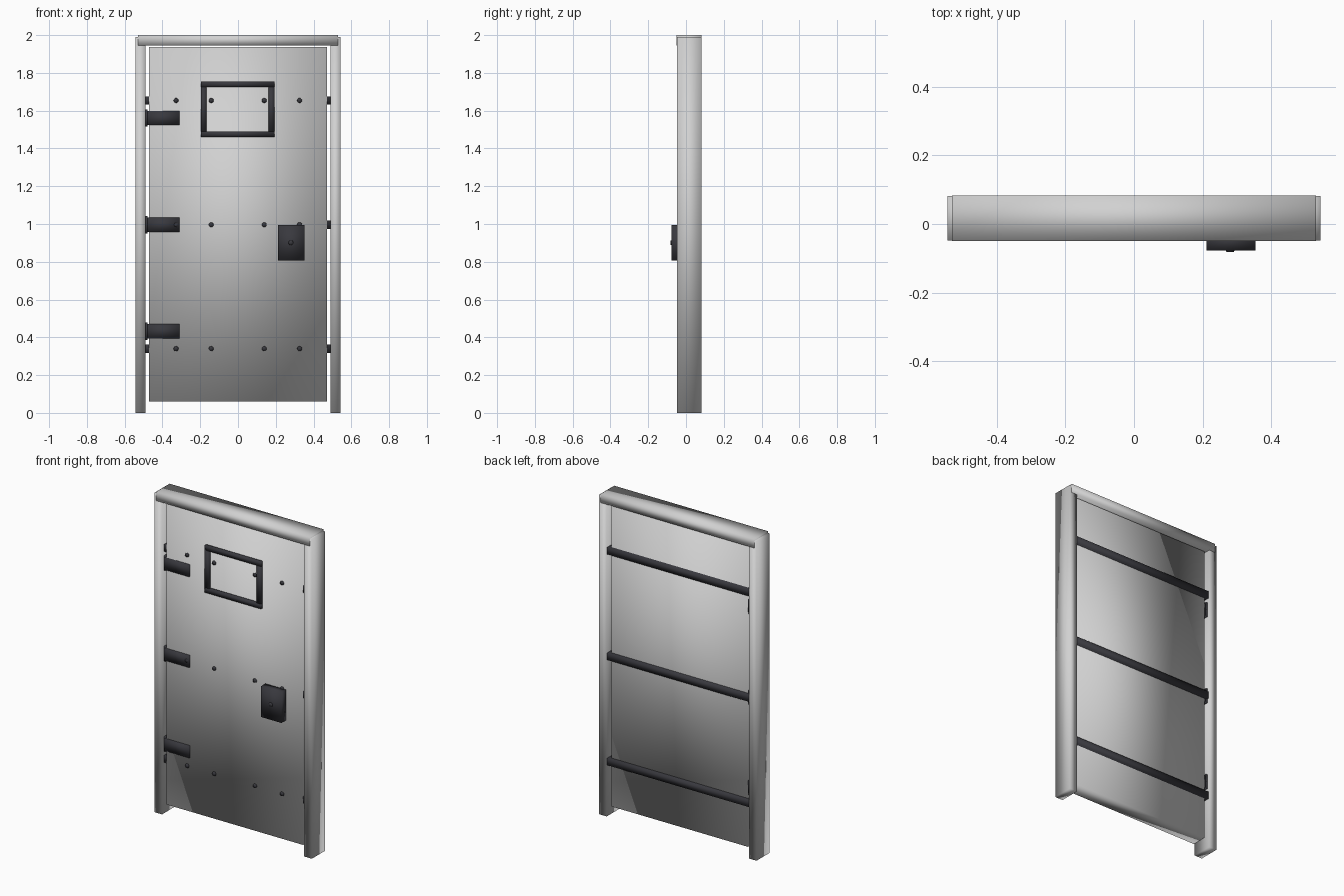
import bpy, bmesh
from mathutils import Matrix, Vector

cube = bpy.data.objects.get("Cube")
if cube:
    bpy.data.objects.remove(cube, do_unlink=True)


def material(name, rgb):
    m = bpy.data.materials.new(name)
    m.use_nodes = True
    m.diffuse_color = (*rgb, 1)
    m.node_tree.nodes["Principled BSDF"].inputs["Base Color"].default_value = (*rgb, 1)
    return m


painted = material("light grey paint", (0.64, 0.64, 0.64))
iron = material("dark iron", (0.04, 0.04, 0.048))


def finish(name, bm, mat):
    mesh = bpy.data.meshes.new(name)
    bm.to_mesh(mesh)
    bm.free()
    mesh.materials.append(mat)
    # soft shading runs across the box edges
    for p in mesh.polygons:
        p.use_smooth = True
    ob = bpy.data.objects.new(name, mesh)
    bpy.context.collection.objects.link(ob)
    return ob


def box(name, xs, ys, zs, mat):
    lo, hi = (Vector(v) for v in zip(xs, ys, zs))
    bm = bmesh.new()
    bmesh.ops.create_cube(bm, size=1, matrix=Matrix.Translation((lo + hi) / 2)
                          @ Matrix.Diagonal((*(hi - lo), 1)))
    return finish(name, bm, mat)


def stud(name, x, z, back, front, r=0.015):
    # short domed pin facing the front
    bm = bmesh.new()
    turn = Matrix.Rotation(1.5708, 4, 'X')
    bmesh.ops.create_cone(bm, cap_ends=True, segments=12, radius1=r, radius2=r * 0.7,
                          depth=back - front,
                          matrix=Matrix.Translation((x, (back + front) / 2, z)) @ turn)
    return finish(name, bm, iron)


FACE, BACK = -0.031, 0.062

# Door frame, with the lintel a hair proud of the jambs
for side, s in (("left", 1), ("right", -1)):
    box(side + "_jamb", sorted((s * 0.49, s * 0.543)), (-0.048, 0.081), (0, 1.99), painted)
box("lintel", (-0.53, 0.53), (-0.05, 0.083), (1.945, 2), painted)

# Door leaf
box("door_panel", (-0.47, 0.47), (FACE, BACK), (0.06, 1.937), painted)

# Cross straps on the back, with rivets through to the front
for level, z in (("lower", 0.34), ("middle", 0.996), ("upper", 1.654)):
    box(level + "_strap", (-0.489, 0.489), (FACE + 0.001, 0.077), (z - 0.022, z + 0.022), iron)
    for i, x in enumerate((-0.328, -0.142, 0.139, 0.326)):
        stud(f"{level}_rivet_{i + 1}", x, z, FACE + 0.005, FACE - 0.007)

# Hinges, clasping the edge of the leaf
for level, z in (("lower", 0.433), ("middle", 0.996), ("upper", 1.561)):
    box(level + "_hinge_leaf", (-0.48, -0.31), (-0.037, BACK - 0.001), (z - 0.038, z + 0.038), iron)
    box(level + "_hinge_knuckle", (-0.489, -0.478), (-0.032, 0.066), (z - 0.046, z + 0.046), iron)

# Viewing hatch surround
HATCH = (-0.047, FACE + 0.005)
for name, z in (("bottom", 1.461), ("top", 1.725)):
    box("hatch_" + name + "_bar", (-0.197, 0.192), HATCH, (z, z + 0.03), iron)
for name, x in (("right", -0.197), ("left", 0.162)):
    box("hatch_" + name + "_bar", (x, x + 0.03), HATCH, (1.476, 1.74), iron)

# Lock case and keyhole pin
box("lock_case", (0.211, 0.353), (-0.077, FACE + 0.005), (0.806, 0.996), iron)
stud("lock_pin", 0.28, 0.901, -0.073, -0.082)
